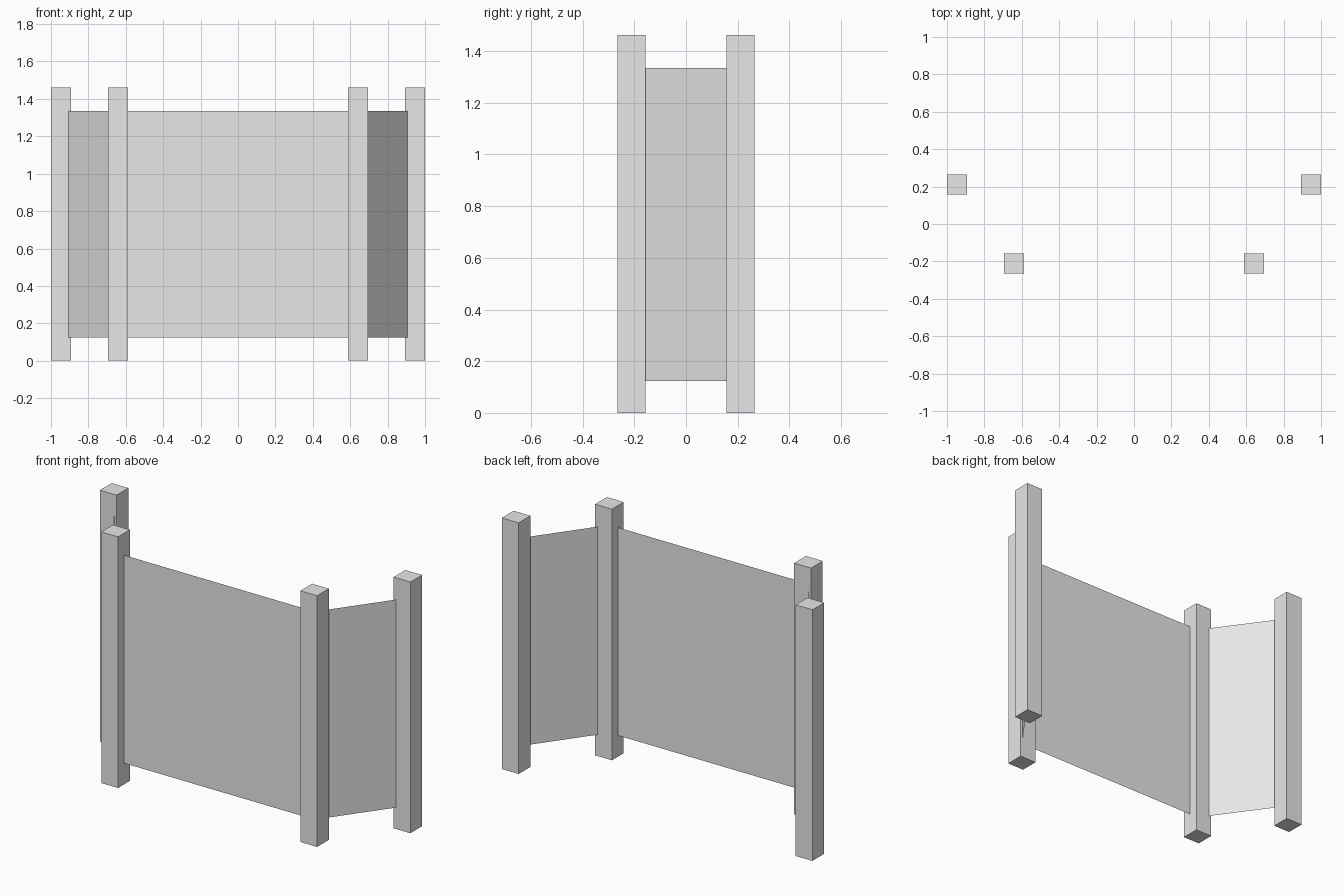
import bpy

if "Cube" in bpy.data.objects:
    bpy.data.objects.remove(bpy.data.objects["Cube"])

POST_W, POST_H = 0.108, 1.462
PANEL_Z0, PANEL_Z1 = 0.124, 1.335
FRONT_X, BACK_X, Y = 0.641, 0.946, 0.211

grey = bpy.data.materials.new("light grey")
grey.diffuse_color = (0.8, 0.8, 0.8, 1)
grey.use_nodes = True
grey.node_tree.nodes["Principled BSDF"].inputs["Base Color"].default_value = grey.diffuse_color


def make(name, verts, faces):
    mesh = bpy.data.meshes.new(name)
    mesh.from_pydata(verts, [], faces)
    mesh.materials.append(grey)
    obj = bpy.data.objects.new(name, mesh)
    bpy.context.collection.objects.link(obj)
    return obj


def post(name, x, y):
    h = POST_W / 2
    ring = [(x - h, y - h), (x + h, y - h), (x + h, y + h), (x - h, y + h)]
    verts = [(a, b, z) for z in (0, POST_H) for a, b in ring]
    sides = [(i, (i + 1) % 4, (i + 1) % 4 + 4, i + 4) for i in range(4)]
    make(name, verts, [(3, 2, 1, 0), (4, 5, 6, 7)] + sides)


def panel(name, a, b):
    # Thin single-sheet panel running between two points, facing outwards
    verts = [(*a, PANEL_Z0), (*b, PANEL_Z0), (*b, PANEL_Z1), (*a, PANEL_Z1)]
    make(name, verts, [(0, 1, 2, 3)])


def toward(a, b, t):
    return tuple(p + (q - p) * t for p, q in zip(a, b))


# Four square posts
for side, s in (("left", -1), ("right", 1)):
    post(f"front_post_{side}", s * FRONT_X, -Y)
    post(f"back_post_{side}", s * BACK_X, Y)

# Panels meet the faces of the posts
h = POST_W / 2
panel("front_panel", (-FRONT_X + h, -Y), (FRONT_X - h, -Y))
t = h / (2 * Y)
front_r, back_r = (FRONT_X, -Y), (BACK_X, Y)
front_l, back_l = (-FRONT_X, -Y), (-BACK_X, Y)
panel("side_panel_right", toward(front_r, back_r, t), toward(back_r, front_r, t))
panel("side_panel_left", toward(back_l, front_l, t), toward(front_l, back_l, t))
